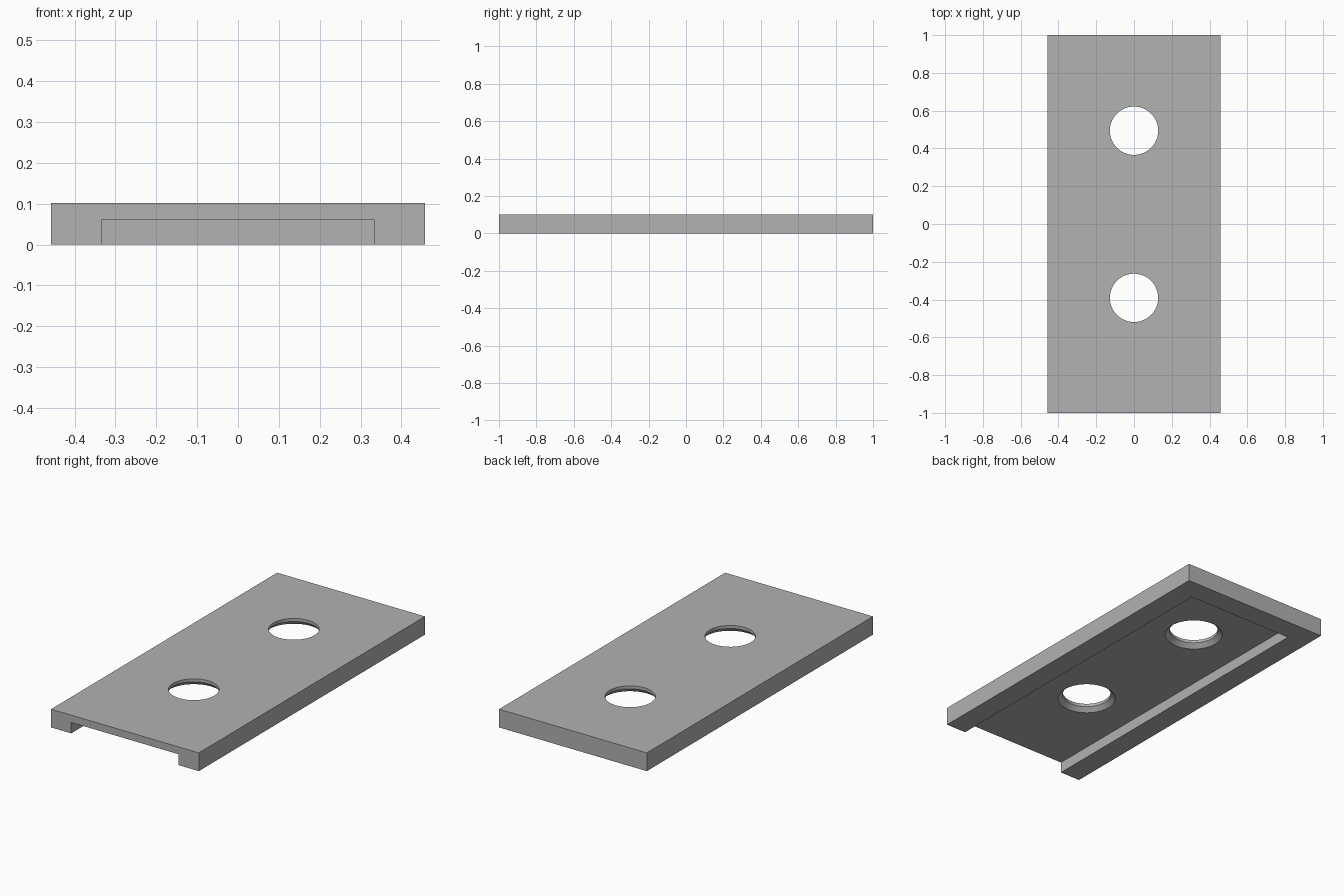
import bpy
import bmesh
import math

default = bpy.data.objects.get("Cube")
if default:
    bpy.data.objects.remove(default, do_unlink=True)

WIDTH, LENGTH, HEIGHT = 0.915, 2.0, 0.102
WALL, ROOF = 0.125, 0.061
HOLE_RADIUS, SINK_RADIUS = 0.128, 0.152
HOLE_POSITIONS = (0.494, -0.391)

grey = bpy.data.materials.new("plain_grey")
grey.use_nodes = True
colour = (0.445, 0.445, 0.445, 1)
grey.diffuse_color = colour
grey.node_tree.nodes["Principled BSDF"].inputs["Base Color"].default_value = colour


def finish(name, bm):
    bmesh.ops.recalc_face_normals(bm, faces=bm.faces)
    mesh = bpy.data.meshes.new(name)
    bm.to_mesh(mesh)
    bm.free()
    mesh.materials.append(grey)
    obj = bpy.data.objects.new(name, mesh)
    bpy.context.collection.objects.link(obj)
    return obj


def box(name, low, high):
    bm = bmesh.new()
    bmesh.ops.create_cube(bm, size=1)
    for v in bm.verts:
        v.co = [a + (b - a) * (c + 0.5) for a, b, c in zip(low, high, v.co)]
    return finish(name, bm)


def turned(name, profile, y, segments=64):
    """Solid of revolution about a vertical axis at the given y."""
    bm = bmesh.new()
    rings = []
    for radius, z in profile:
        rings.append([bm.verts.new((radius * math.cos(a), y + radius * math.sin(a), z))
                      for a in (math.tau * i / segments for i in range(segments))])
    for low, high in zip(rings, rings[1:]):
        for i in range(segments):
            j = (i + 1) % segments
            bm.faces.new((low[i], low[j], high[j], high[i]))
    bm.faces.new(rings[0])
    bm.faces.new(rings[-1])
    return finish(name, bm)


def cut(target, cutter):
    cutter.hide_render = True
    mod = target.modifiers.new(cutter.name, 'BOOLEAN')
    mod.operation = 'DIFFERENCE'
    mod.solver = 'EXACT'
    mod.object = cutter
    bpy.context.view_layer.objects.active = target
    bpy.ops.object.modifier_apply(modifier=mod.name)
    bpy.data.objects.remove(cutter, do_unlink=True)


# Flat plate
plate = box("cover_plate", (-WIDTH / 2, -LENGTH / 2, 0), (WIDTH / 2, LENGTH / 2, HEIGHT))

# Underside channel, open at the front and closed at the back
inner = WIDTH / 2 - WALL
cut(plate, box("channel_cutter", (-inner, -LENGTH, -HEIGHT), (inner, LENGTH / 2 - WALL, ROOF)))

# Through holes, countersunk from below at 45 degrees
sink = SINK_RADIUS - HOLE_RADIUS
extra = 0.01
profile = [(SINK_RADIUS + extra, ROOF - extra), (HOLE_RADIUS, ROOF + sink), (HOLE_RADIUS, 2 * HEIGHT)]
for y in HOLE_POSITIONS:
    cut(plate, turned("hole_cutter", profile, y))

# Smooth hole walls with crisp edges
bpy.ops.object.select_all(action='DESELECT')
plate.select_set(True)
bpy.context.view_layer.objects.active = plate
bpy.ops.object.shade_smooth_by_angle(angle=math.radians(30))
